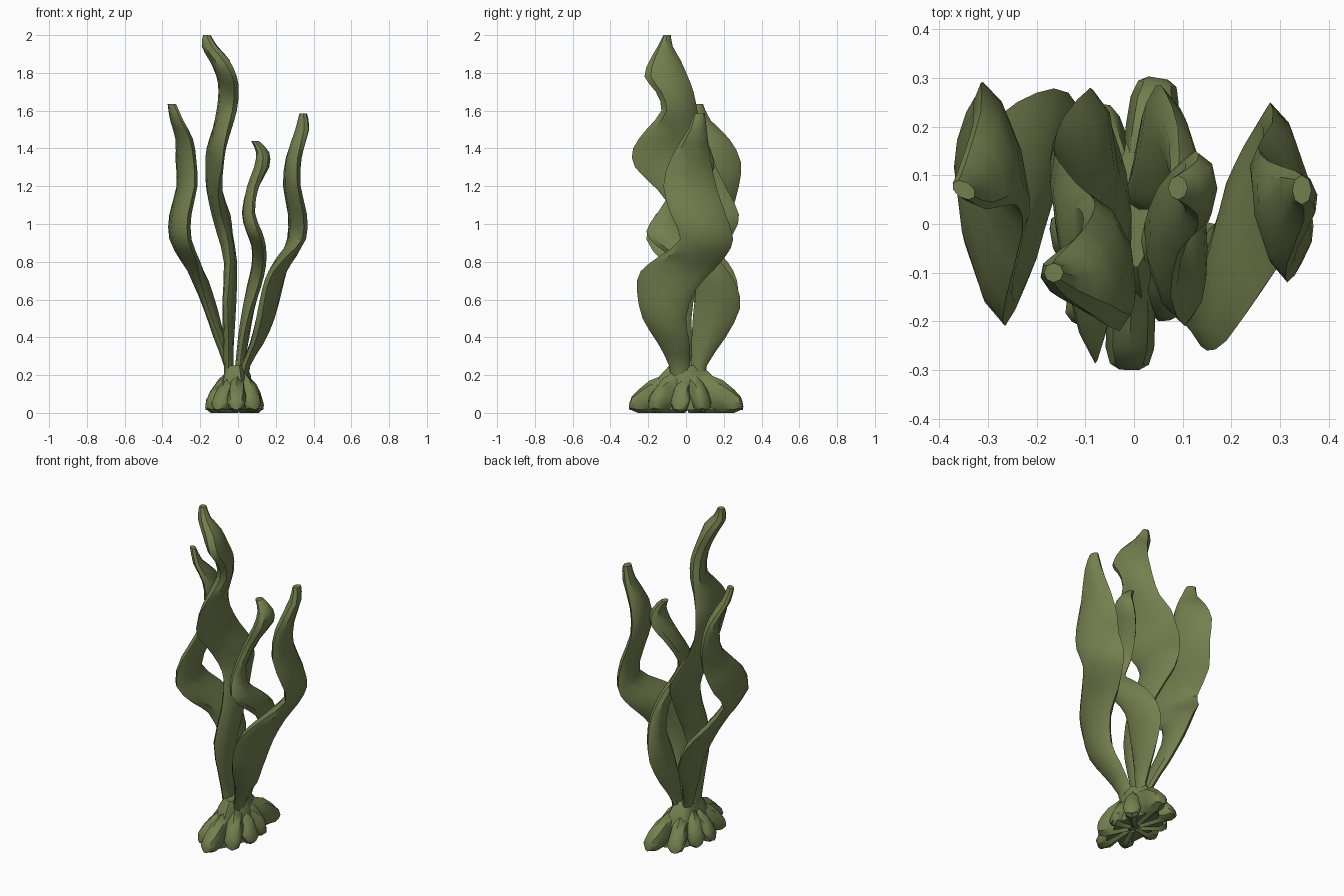
import bpy, bmesh, math
from mathutils import Vector

green = bpy.data.materials.new("olive green")
green.diffuse_color = (0.175, 0.215, 0.078, 1)


def loft(name, rings):
    """Skin a list of closed rings and cap both ends."""
    bm = bmesh.new()
    rows = [[bm.verts.new(p) for p in ring] for ring in rings]
    n = len(rows[0])
    for a, b in zip(rows, rows[1:]):
        for i in range(n):
            j = (i + 1) % n
            bm.faces.new((a[i], a[j], b[j], b[i]))
    bm.faces.new(rows[0][::-1])
    bm.faces.new(rows[-1])
    bmesh.ops.recalc_face_normals(bm, faces=bm.faces)
    mesh = bpy.data.meshes.new(name)
    bm.to_mesh(mesh)
    bm.free()
    mesh.materials.append(green)
    ob = bpy.data.objects.new(name, mesh)
    bpy.context.collection.objects.link(ob)
    bpy.ops.object.select_all(action='DESELECT')
    ob.select_set(True)
    bpy.context.view_layer.objects.active = ob
    bpy.ops.object.shade_smooth_by_angle(angle=math.radians(40))
    return ob


def spline(pts, k):
    """Catmull-Rom through tuples, k steps per span."""
    vs = [Vector(p) for p in pts]
    vs = [vs[0]] + vs + [vs[-1]]
    out = []
    for i in range(1, len(vs) - 2):
        a, b, c, d = vs[i - 1:i + 3]
        for s in range(k):
            t = s / k
            out.append(0.5 * (2 * b + (c - a) * t + (2 * a - 5 * b + 4 * c - d) * t * t
                              + (3 * b - a - 3 * c + d) * t ** 3))
    out.append(vs[-1])
    return out


def blade(name, heights, tilts, shape):
    """Frond: lens sections; shape rows are x, y min, y max, half thickness."""
    rings = []
    pts = spline([(z,) + s + (t / 100,) for z, s, t in zip(heights, shape, tilts)], 2)
    for z, x, y0, y1, h, t in pts:
        c, r = (y0 + y1) / 2, (y1 - y0) / 2
        h = max(h - 0.3 * abs(t), 0.02)
        ring = []
        for i in range(8):
            a = math.tau * i / 8
            ring.append((x + h * math.sin(a) + t * math.cos(a), c + r * math.cos(a), z))
        rings.append(ring)
    loft(name, rings)


# four wavy fronds (tilts are the sideways lean of each section, in hundredths)
blade("left_frond", [.12, .25, .4, .55, .7, .8, .92, 1.05, 1.2, 1.33, 1.45, 1.55, 1.635],
      [0, 0, 0, 1, 0, -3, -4, -4, -4, -4, -3, -2, -1], [
    (-.02, 0, .08, .03), (-.05, .01, .09, .025), (-.1, .02, .18, .03), (-.145, .05, .27, .04),
    (-.2, .0, .27, .045), (-.25, -.12, .22, .05), (-.305, -.21, .13, .055), (-.305, -.16, .23, .055),
    (-.27, -.02, .28, .05), (-.275, .03, .29, .05), (-.285, .04, .23, .045),
    (-.325, .03, .13, .035), (-.35, .05, .09, .025)])
blade("tall_frond", [.12, .25, .4, .6, .8, .95, 1.05, 1.18, 1.3, 1.4, 1.5, 1.6, 1.7, 1.78, 1.87, 1.94, 2.0],
      [0, 0, 0, 1, 0, -1, 0, -2, -4, -4, -3, -3, -3, -3, -2, -1, 0], [
    (-.04, -.07, .03, .03), (-.05, -.07, .03, .025), (-.05, -.11, .03, .03), (-.045, -.15, .04, .04),
    (-.04, -.1, .14, .035), (-.07, -.05, .25, .045), (-.09, -.06, .28, .05),
    (-.125, -.15, .22, .045), (-.125, -.27, .16, .04), (-.115, -.28, .13, .045),
    (-.085, -.21, .08, .05), (-.06, -.13, .06, .055), (-.05, -.16, .04, .055),
    (-.06, -.22, .01, .055), (-.1, -.19, -.03, .06), (-.15, -.15, -.07, .045), (-.165, -.12, -.08, .02)])
blade("short_frond", [.12, .25, .4, .55, .67, .78, .88, .96, 1.06, 1.2, 1.3, 1.38, 1.44],
      [0, 0, 0, -1, -2, -2, -2, -2, -2, -1, 0, 0, 0], [
    (.0, .02, .1, .03), (.01, .03, .11, .025), (.03, .03, .21, .03), (.055, .04, .285, .035),
    (.085, .05, .27, .04), (.11, -.02, .2, .04), (.11, -.15, .09, .04), (.085, -.21, 0, .045),
    (.055, -.15, .02, .035), (.08, -.06, .1, .035), (.125, -.02, .15, .04),
    (.13, .02, .13, .035), (.09, .05, .1, .02)])
blade("right_frond", [.12, .25, .37, .5, .65, .75, .83, .92, 1.05, 1.2, 1.35, 1.5, 1.585],
      [0, 0, 1, 2, 3, 2, 0, -3, -3, -3, -2, -1, 0], [
    (.02, -.07, .03, .03), (.04, -.09, .02, .025), (.1, -.15, .02, .04), (.145, -.23, .0, .055),
    (.18, -.26, .05, .055), (.21, -.24, .14, .055), (.26, -.14, .21, .05), (.31, -.03, .25, .05),
    (.315, -.08, .21, .05), (.285, -.12, .16, .045), (.295, -.08, .13, .045),
    (.34, .01, .11, .04), (.345, .04, .1, .02)])

# central holdfast mound
core = []
for z, rx, ry in [(.015, .1, .2), (.07, .095, .19), (.14, .08, .16), (.2, .07, .13), (.25, .05, .085)]:
    core.append([(-.01 + rx * math.cos(a) * (1 + .1 * math.cos(5 * a)),
                  ry * math.sin(a) * (1 + .1 * math.cos(5 * a)), z)
                 for a in [math.tau * i / 20 for i in range(20)]])
loft("holdfast_core", core)

# knobbly roots spreading from the mound
tips = [(-.01, -.3), (.09, -.19), (.13, -.04), (.11, .11), (.05, .3),
        (-.09, .24), (-.15, .1), (-.17, -.03), (-.11, -.21)]
for n, (tx, ty) in enumerate(tips):
    tip = Vector((tx, ty, 0))
    length = tip.length
    d = tip / length
    side = Vector((-d.y, d.x, 0))
    rings = []
    for f, top, w in [(.15, .23, .04), (.4, .2, .045), (.65, .17, .05), (.85, .12, .05), (.96, .085, .04), (1, .05, .02)]:
        top += .015 * math.sin(2.3 * n)
        low = .0 if f < .9 else .015
        mid, h = (top + low) / 2, (top - low) / 2
        rings.append([d * length * f + side * w * math.cos(math.tau * i / 8)
                      + Vector((0, 0, mid + h * math.sin(math.tau * i / 8))) for i in range(8)])
    loft("root_%d" % (n + 1), rings)
